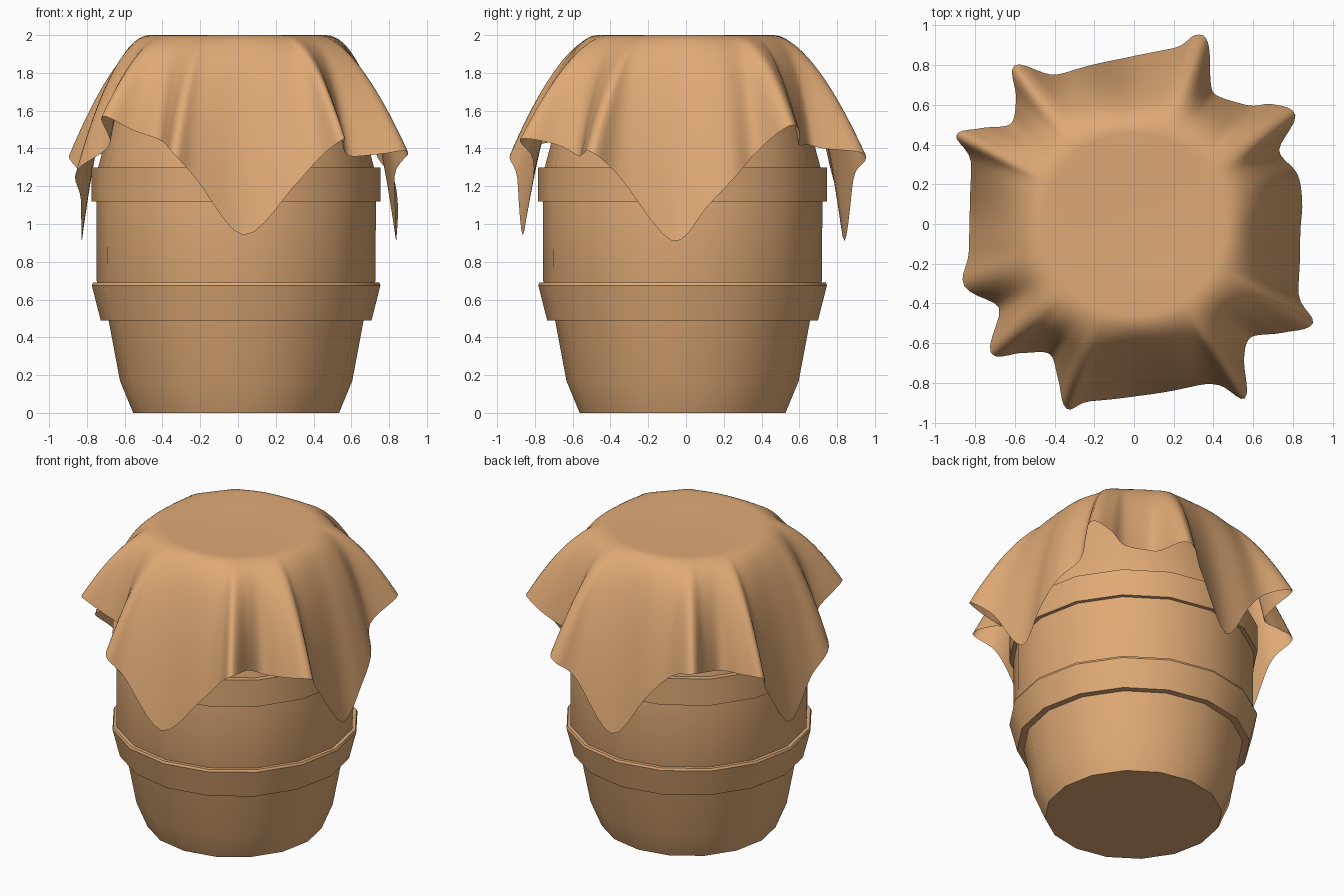
import bpy, bmesh
from math import sin, cos, radians, pi

if "Cube" in bpy.data.objects:
    bpy.data.objects.remove(bpy.data.objects["Cube"])

tan = bpy.data.materials.new("tan")
tan.diffuse_color = (0.74, 0.40, 0.18, 1)
tan.use_nodes = True
tan.node_tree.nodes["Principled BSDF"].inputs["Base Color"].default_value = tan.diffuse_color
CX, CY, SIDES = -0.01, -0.018, 16


def finish(name, bm, angle):
    bmesh.ops.recalc_face_normals(bm, faces=bm.faces)
    me = bpy.data.meshes.new(name)
    bm.to_mesh(me)
    bm.free()
    ob = bpy.data.objects.new(name, me)
    bpy.context.collection.objects.link(ob)
    me.materials.append(tan)
    bpy.context.view_layer.objects.active = ob
    ob.select_set(True)
    bpy.ops.object.shade_smooth_by_angle(angle=radians(angle))
    ob.select_set(False)
    return ob


def bridge(bm, a, b):
    n = len(a)
    for i in range(n):
        bm.faces.new((a[i], a[(i + 1) % n], b[(i + 1) % n], b[i]))


def lathe(name, profile, closed=False):
    """Turn (radius, z) points round the barrel axis; capped, or a closed ring."""
    bm = bmesh.new()
    rings = [[bm.verts.new((CX + r * cos(2 * pi * i / SIDES),
                            CY + r * sin(2 * pi * i / SIDES), z))
              for i in range(SIDES)] for r, z in profile]
    for a, b in zip(rings, rings[1:]):
        bridge(bm, a, b)
    if closed:
        bridge(bm, rings[-1], rings[0])
    else:
        bm.faces.new(rings[0])
        bm.faces.new(rings[-1])
    return finish(name, bm, 30)


# Barrel body and its two hoops
lathe("barrel_body", [(.545, 0), (.615, .17), (.675, .49), (.738, .7), (.74, 1.12),
                      (.73, 1.3), (.69, 1.45), (.62, 1.74), (.54, 1.95)])
lathe("lower_hoop", [(.67, .49), (.717, .49), (.764, .675), (.758, .69), (.73, .69)], True)
lathe("upper_hoop", [(.735, 1.12), (.765, 1.12), (.765, 1.3), (.725, 1.3)], True)

# Hem of the cloth: (angle, radius, height) through each fold and corner
hem = [(-5, .84, .91), (8, .855, 1.1), (17, .86, 1.24), (27, .82, 1.38), (34, .98, 1.52),
       (41, .92, 1.48), (46, .83, 1.42), (57, .77, 1.42), (62, .82, 1.4), (68, .99, 1.38),
       (72, 1.0, 1.34), (77, .91, 1.24), (92, .84, .91), (108, .83, 1.2), (119, .86, 1.37),
       (127, 1.0, 1.45), (133, .87, 1.4), (141, .8, 1.37), (148, .91, 1.37), (153.5, 1.0, 1.36),
       (159, .88, 1.22), (175, .83, .91), (190, .845, 1.13), (200, .91, 1.28), (212, .8, 1.42),
       (222, .97, 1.57), (229, .86, 1.5), (237, .78, 1.45), (244, .87, 1.42), (250, .99, 1.37),
       (256, .92, 1.24), (272, .865, .94), (290, .87, 1.2), (298, .92, 1.35), (302.5, 1.04, 1.45),
       (309, .88, 1.42), (316, .82, 1.36), (324, .93, 1.37), (331, 1.03, 1.38), (337, .9, 1.25)]


def hem_point(i):
    turns, k = divmod(i, len(hem))
    a, r, z = hem[k]
    return a + 360 * turns, r, z


def catmull(p, t):
    return [0.5 * (2 * b + (c - a) * t + (2 * a - 5 * b + 4 * c - d) * t ** 2
                   + (3 * b - a - 3 * c + d) * t ** 3) for a, b, c, d in zip(*p)]


STEPS, ROWS = 5, 28
edge = []
for i in range(len(hem)):
    for s in range(STEPS):
        edge.append(catmull([hem_point(i + k) for k in (-1, 0, 1, 2)], s / STEPS))

# Draped cloth: flat top, rounded shoulder, folds growing towards the hem
bm = bmesh.new()
centre = bm.verts.new((0, 0, 1.985))
rings = [[bm.verts.new((.25 * cos(radians(a)), .25 * sin(radians(a)), 1.987))
          for a, r, z in edge]]
for j in range(ROWS + 1):
    t = j / ROWS
    w = ((1 - t) ** 3, 3 * t * (1 - t) ** 2, 3 * t * t * (1 - t), t ** 3)
    ring = []
    for a, r, z in edge:
        rad = w[0] * .46 + w[1] * .645 + w[2] * (.33 + .5 * r) + w[3] * r
        h = w[0] * 2 + w[1] * 2.005 + w[2] * (2 - .43 * (2 - z)) + w[3] * z
        ring.append(bm.verts.new((rad * cos(radians(a)), rad * sin(radians(a)), min(h, 2))))
    rings.append(ring)
for a, b in zip(rings, rings[1:]):
    bridge(bm, a, b)
n = len(edge)
for i in range(n):
    bm.faces.new((centre, rings[0][i], rings[0][(i + 1) % n]))
finish("draped_cloth", bm, 80)
